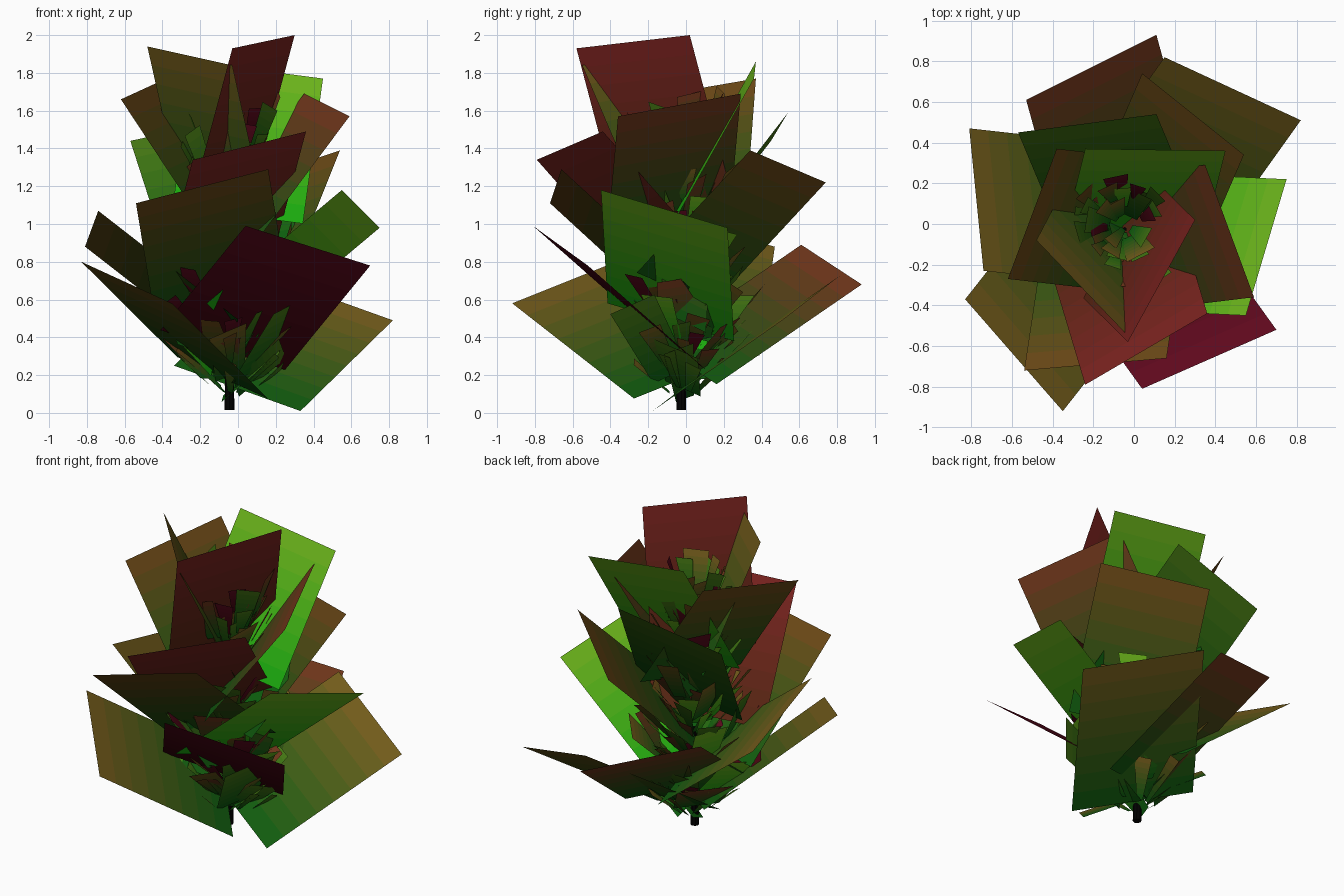
import bpy, bmesh, random
from math import sin, cos, acos, atan2, sqrt, pi, radians
from mathutils import Vector

if "Cube" in bpy.data.objects:
    bpy.data.objects.remove(bpy.data.objects["Cube"])

random.seed(4)
# Colours as seen on screen; converted to linear in material()
TIP = {"brown": (.42, .28, .11), "olive": (.46, .36, .13), "rust": (.45, .22, .13),
       "red": (.47, .15, .14), "wine": (.38, .07, .14), "green": (.28, .46, .10), "lime": (.43, .70, .13)}
BASE = {"lime": (.10, .66, .08), "red": (.32, .16, .09), "wine": (.26, .04, .08)}
STRIPS = 8
mats = {}


def material(name, rgb):
    if name not in mats:
        m = bpy.data.materials.new(name)
        m.diffuse_color = (*(c ** 2.2 for c in rgb), 1)
        m.use_nodes = True
        m.node_tree.nodes["Principled BSDF"].inputs["Base Color"].default_value = m.diffuse_color
        mats[name] = m
    return mats[name]


def add_leaf(bm, slots, tip_a, tip_b, down, colour, taper=1.0):
    """Flat leaf from its tip edge along 'down', blended from tip colour to base colour."""
    ta, tb = Vector(tip_a), Vector(tip_b)
    if (tb - ta).cross(down).z > 0:  # keep the face pointing up
        ta, tb = tb, ta
    mid, half = (ta + tb) / 2, (tb - ta) / 2
    rows = []
    for i in range(STRIPS + 1):
        t = i / STRIPS
        w = 1 + (taper - 1) * t
        c = mid + down * t
        rows.append((bm.verts.new(c - half * w), bm.verts.new(c + half * w)))
    c0, c1 = Vector(TIP[colour]), Vector(BASE.get(colour, (.06, .36, .08)))
    for i in range(STRIPS):
        f = bm.faces.new((rows[i][0], rows[i + 1][0], rows[i + 1][1], rows[i][1]))
        name = f"{colour}_{i}"
        material(name, c0.lerp(c1, (i + .3) / STRIPS))
        if name not in slots:
            slots.append(name)
        f.material_index = slots.index(name)


def finish(bm, slots, name):
    me = bpy.data.meshes.new(name)
    bm.to_mesh(me)
    bm.free()
    for s in slots:
        me.materials.append(mats[s])
    ob = bpy.data.objects.new(name, me)
    bpy.context.collection.objects.link(ob)


def inward(ta, tb, length, drop):
    """Leaf direction: square to the tip edge, falling by 'drop' toward the trunk."""
    d = Vector(tb) - Vector(ta)
    mid = (Vector(ta) + Vector(tb)) / 2
    h = sqrt(length ** 2 - drop ** 2)
    k = acos(max(-1, min(1, d.z * drop / (d.xy.length * h))))
    phi = atan2(d.y, d.x)
    opts = [Vector((h * cos(phi + s * k), h * sin(phi + s * k), -drop)) for s in (1, -1)]
    return min(opts, key=lambda v: v.xy.dot(mid.xy))


# Large outer leaves, lowest to highest: both tip corners and colour
LARGE = [
    ((.82, .51, .49), (.15, .82, .73), "olive"), ((-.83, -.37, .80), (-.35, -.92, .58), "olive"),
    ((.11, .93, .68), (-.53, .61, .89), "rust"), ((.04, -.81, .99), (.70, -.52, .78), "wine"),
    ((-.81, .47, .88), (-.74, -.23, 1.07), "olive"), ((.75, .22, .98), (.55, -.45, 1.18), "lime"),
    ((-.54, -.72, 1.11), (.16, -.66, 1.29), "brown"), ((.04, .74, 1.22), (.54, .34, 1.39), "brown"),
    ((-.24, -.79, 1.34), (.36, -.44, 1.49), "red"), ((-.57, .45, 1.44), (.11, .54, 1.59), "green"),
    ((.59, -.36, 1.57), (.35, .29, 1.69), "rust"), ((-.62, -.27, 1.66), (-.38, .37, 1.77), "brown"),
    ((.45, .36, 1.77), (-.24, .37, 1.86), "lime"), ((-.48, -.08, 1.94), (-.03, -.55, 1.84), "olive"),
    ((-.03, -.58, 1.93), (.30, .02, 2.0), "red")]
for i, (ta, tb, col) in enumerate(LARGE):
    bm, slots = bmesh.new(), []
    add_leaf(bm, slots, ta, tb, inward(ta, tb, .97 - .007 * i, .48 + .024 * i), col)
    finish(bm, slots, f"large_leaf_{i + 1}")


# Inner leaves spiral up the trunk in rings of shrinking size
def inner_leaves(name, count, z0, z1, radius, width, length, taper):
    bm, slots = bmesh.new(), []
    for i in range(count):
        t = i / (count - 1)
        a = i * radians(137.5) + random.uniform(-.3, .3)
        r = radius * (1 - .35 * t) * random.uniform(.55, 1.1)
        z = z0 + (z1 - z0) * t
        c = Vector((-.04 + r * cos(a), -.01 + r * sin(a), z))
        w, ln = width * random.uniform(.7, 1.25), length * random.uniform(.7, 1.2)
        side = Vector((-sin(a), cos(a), random.uniform(-.5, .5))).normalized() * w / 2
        ta, tb = c - side, c + side
        drop = min(ln * (.65 + .3 * t), z - .04)
        down = Vector((-cos(a), -sin(a), 0)) * sqrt(ln ** 2 - drop ** 2) + Vector((0, 0, -drop))
        col = random.choice(["green", "green", "olive", "brown", "olive", "rust", "green", "lime", "wine"])
        add_leaf(bm, slots, ta, tb, down, col, taper)
    finish(bm, slots, name)


inner_leaves("lower_inner_leaves", 14, .34, .95, .46, .28, .42, .8)
inner_leaves("medium_inner_leaves", 66, .34, 1.73, .42, .16, .36, .6)
inner_leaves("small_inner_leaves", 140, .25, 1.73, .30, .10, .26, .35)

# Trunk
material("bark", (.03, .025, .02))
bpy.ops.mesh.primitive_cone_add(vertices=8, radius1=.026, radius2=.008, depth=1.3, location=(-.045, -.025, .665))
trunk = bpy.context.object
trunk.name = "trunk"
trunk.data.materials.append(mats["bark"])
